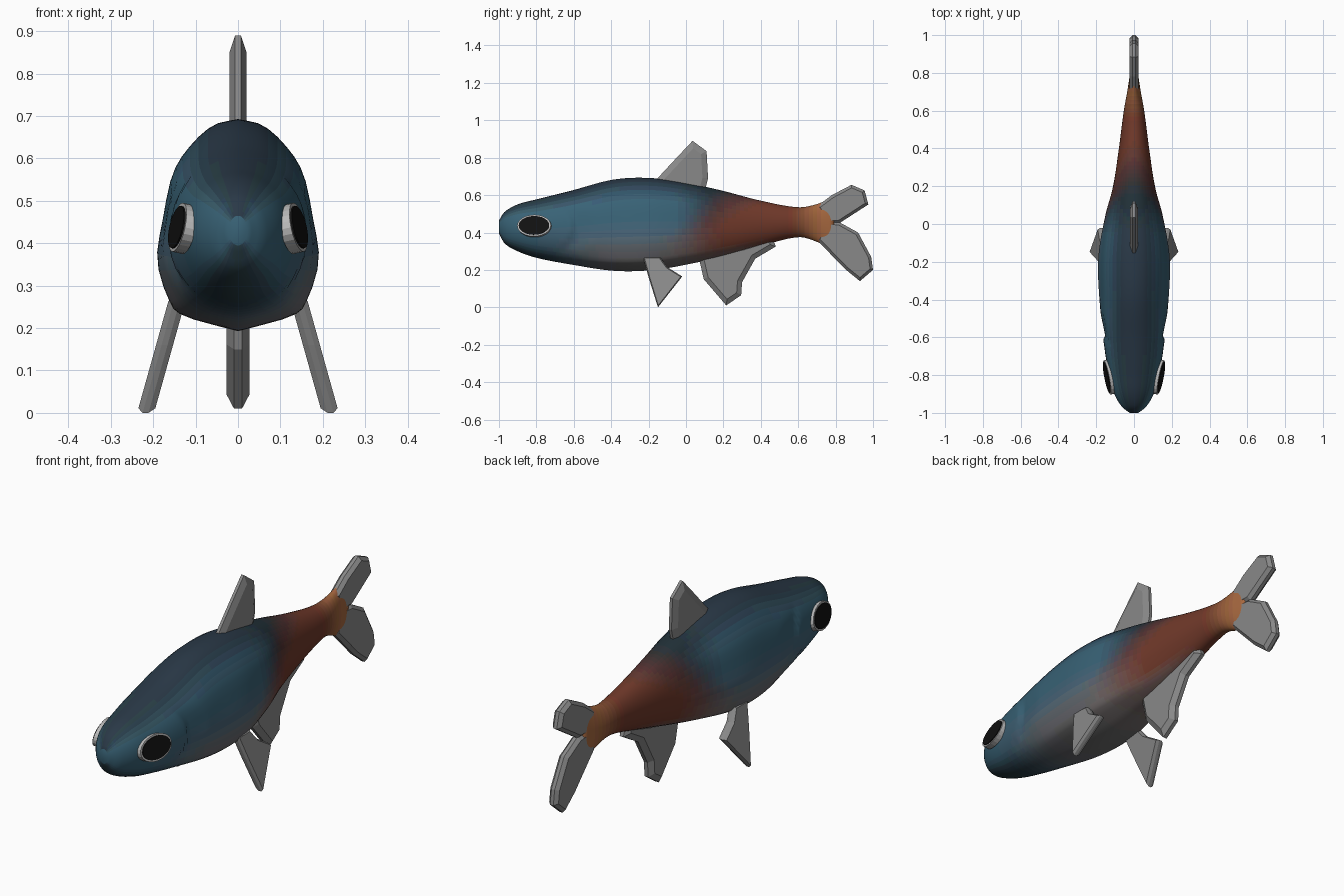
import bpy, bmesh, math
from mathutils import Matrix, Vector

if "Cube" in bpy.data.objects:
    bpy.data.objects.remove(bpy.data.objects["Cube"])

mats = {}


def material(rgb):
    # Quantise so gradient faces share a limited palette
    key = tuple(round(math.sqrt(c) * 40) for c in rgb)
    if key not in mats:
        m = bpy.data.materials.new("tint_%d_%d_%d" % key)
        m.diffuse_color = (*[(k / 40) ** 2 for k in key], 1)
        m.use_nodes = True
        m.node_tree.nodes["Principled BSDF"].inputs["Base Color"].default_value = m.diffuse_color
        mats[key] = m
    return mats[key]


def finish(name, bm, mat=None):
    bmesh.ops.recalc_face_normals(bm, faces=bm.faces[:])
    me = bpy.data.meshes.new(name)
    bm.to_mesh(me)
    bm.free()
    ob = bpy.data.objects.new(name, me)
    bpy.context.collection.objects.link(ob)
    if mat:
        me.materials.append(mat)
    return ob


def smooth(a, b, v):
    t = min(1, max(0, (v - a) / (b - a)))
    return t * t * (3 - 2 * t)


def mix(a, b, t):
    return tuple(p + (q - p) * t for p, q in zip(a, b))


def spline(rows, t):
    """Smooth interpolation of rows (t, values...) at t."""
    i = max(0, min(len(rows) - 2, sum(r[0] <= t for r in rows) - 1))
    a, b = rows[i], rows[i + 1]
    p, n = rows[max(0, i - 1)], rows[min(len(rows) - 1, i + 2)]
    h = b[0] - a[0]
    u = (t - a[0]) / h
    out = []
    for k in range(1, len(a)):
        m0 = (b[k] - p[k]) / (b[0] - p[0]) * h
        m1 = (n[k] - a[k]) / (n[0] - a[0]) * h
        out.append((2*u**3 - 3*u*u + 1) * a[k] + (u**3 - 2*u*u + u) * m0
                   + (3*u*u - 2*u**3) * b[k] + (u**3 - u*u) * m1)
    return out


# Body stations: y, top z, bottom z, half width, belly shape blend
STATIONS = [
    (-1.0, .465, .395, .022, 0), (-.97, .51, .342, .062, 0),
    (-.9, .55, .30, .104, 0), (-.8, .577, .265, .132, 0),
    (-.62, .622, .23, .164, .3), (-.38, .684, .195, .185, .9),
    (-.17, .69, .20, .188, 1), (.05, .655, .238, .152, .8),
    (.2, .622, .272, .113, .4), (.4, .57, .328, .080, 0),
    (.6, .535, .375, .054, 0), (.7, .552, .35, .036, 0), (.79, .59, .30, .022, 0)]
# Half cross-section of the belly region: relative width, relative height
SECTION = [(0, 1), (.31, .97), (.6, .87), (.81, .74), (.93, .53),
           (1, .33), (.85, .14), (.66, .07), (0, 0)]
SECTION = [(i, *p) for i, p in enumerate(SECTION)]

BLUE, DARK, GREY = (.045, .125, .19), (.016, .026, .036), (.15, .15, .15)
RED, ORANGE = (.17, .042, .024), (.40, .14, .05)


def body_colour(y, h):
    c = mix(BLUE, DARK, .85 * smooth(.72, 1, h))
    c = mix(c, GREY, smooth(.5, .15, h) * smooth(-.8, -.35, y))
    c = mix(c, DARK, .8 * smooth(.25, 0, h) * smooth(-.5, -.8, y))
    c = mix(c, DARK, smooth(-.1, .2, y) * smooth(.2, .5, h))
    red = smooth(-.15, .22, y - .45 * max(0, h - .35))
    c = mix(c, RED, red * (1 - .6 * smooth(.18, 0, h) * smooth(.5, .2, y)))
    return mix(c, ORANGE, smooth(.55, .76, y))


# Body
HALF, ROWS = 20, 96
bm = bmesh.new()
rings = []
for r in range(ROWS + 1):
    y = -1 + 1.79 * (r / ROWS) ** 1.2
    top, bot, w, blend = spline(STATIONS, y)
    half = []
    for k in range(HALF + 1):
        u = k / HALF
        px, ph = spline(SECTION, u * 8)
        ex, eh = math.sin(u * math.pi), .5 + .5 * math.cos(u * math.pi)
        x = w * (ex + (px - ex) * blend)
        z = bot + (top - bot) * (eh + (ph - eh) * blend)
        # gill cover step
        d = y - (-.6 - 5 * (z - .43) ** 2)
        if 0 < d < .14:
            x *= 1 - .08 * (1 - d / .14) * smooth(.16, .06, abs(z - .42))
        half.append((max(0, x), y, z))
    loop = half + [(-x, yy, z) for x, yy, z in half[-2:0:-1]]
    rings.append([bm.verts.new(p) for p in loop])
n = HALF * 2
for a, b in zip(rings, rings[1:]):
    for k in range(n):
        bm.faces.new((a[k], a[(k + 1) % n], b[(k + 1) % n], b[k]))
bm.faces.new(rings[0])
bm.faces.new(rings[-1])
body = finish("body", bm)
slots = {}
for f in body.data.polygons:
    c = f.center
    top, bot = spline(STATIONS, c.y)[:2]
    m = material(body_colour(c.y, (c.z - bot) / (top - bot)))
    if m.name not in slots:
        slots[m.name] = len(slots)
        body.data.materials.append(m)
    f.material_index = slots[m.name]
    f.use_smooth = True

FIN = material((.25, .25, .245))


def fin(name, outline, t, inset, side=lambda z: 0, sign=1):
    """Blade with a bevelled rim: outline in (y, z), half thickness t."""
    pts = [Vector(p) for p in outline]
    n = len(pts)
    area = sum(pts[i - 1].cross(pts[i]) for i in range(n))
    s = 1 if area > 0 else -1
    inner = []
    for i, p in enumerate(pts):
        e0 = (p - pts[i - 1]).normalized()
        e1 = (pts[(i + 1) % n] - p).normalized()
        n0, n1 = Vector((-e0.y, e0.x)) * s, Vector((-e1.y, e1.x)) * s
        inner.append(p + (n0 + n1) * inset / max(.5, 1 + n0.dot(n1)))
    bm = bmesh.new()
    loops = [[bm.verts.new((sign * (side(p.y) + dx), p.x, p.y)) for p in ring]
             for ring, dx in ((inner, t), (pts, t * .35), (pts, -t * .35), (inner, -t))]
    for a, b in zip(loops, loops[1:]):
        for i in range(n):
            bm.faces.new((a[i - 1], a[i], b[i], b[i - 1]))
    caps = [bm.faces.new(loops[0]), bm.faces.new(loops[-1])]
    bmesh.ops.triangulate(bm, faces=caps)
    return finish(name, bm, FIN)


# Dorsal, anal and forked tail fins
fin("dorsal_fin", [(-.18, .66), (-.05, .80), (.035, .89), (.11, .835),
                   (.118, .69), (.10, .62), (-.1, .62)], .02, .03)
fin("anal_fin", [(.07, .26), (.095, .15), (.215, .01), (.295, .065), (.30, .135),
                 (.37, .26), (.48, .325), (.46, .38), (.3, .33), (.1, .29)], .027, .025)
fin("tail_upper_lobe", [(.70, .54), (.78, .60), (.885, .655), (.955, .625),
                        (.975, .55), (.82, .45), (.74, .45)], .024, .015)
fin("tail_lower_lobe", [(.70, .36), (.74, .46), (.82, .455), (.92, .40), (.99, .27),
                        (1.0, .20), (.93, .14), (.85, .205)], .024, .015)

# Paired pelvic fins and eyes
for sign, label in ((1, "right"), (-1, "left")):
    fin(label + "_pelvic_fin",
        [(-.23, .27), (-.20, .16), (-.15, 0), (-.02, .165), (-.10, .215), (-.14, .27)],
        .02, .006, lambda z: .218 - .28 * z, sign)
    for part, ry, rz, depth, col in (("eye_rim", .092, .059, .026, (.5, .5, .5)),
                                     ("pupil", .083, .051, .034, (.004, .004, .004))):
        bm = bmesh.new()
        place = (Matrix.Diagonal((sign, 1, 1, 1))
                 @ Matrix.Translation((.130, -.81, .435))
                 @ Matrix.Rotation(math.radians(-11), 4, 'Z')
                 @ Matrix.Rotation(math.radians(-12), 4, 'Y')
                 @ Matrix.Diagonal((depth, ry, rz, 1))
                 @ Matrix.Rotation(math.pi / 2, 4, 'Y'))
        bmesh.ops.create_cone(bm, cap_ends=True, segments=24, radius1=1,
                              radius2=1, depth=1, matrix=place)
        finish(label + "_" + part, bm, material(col))
